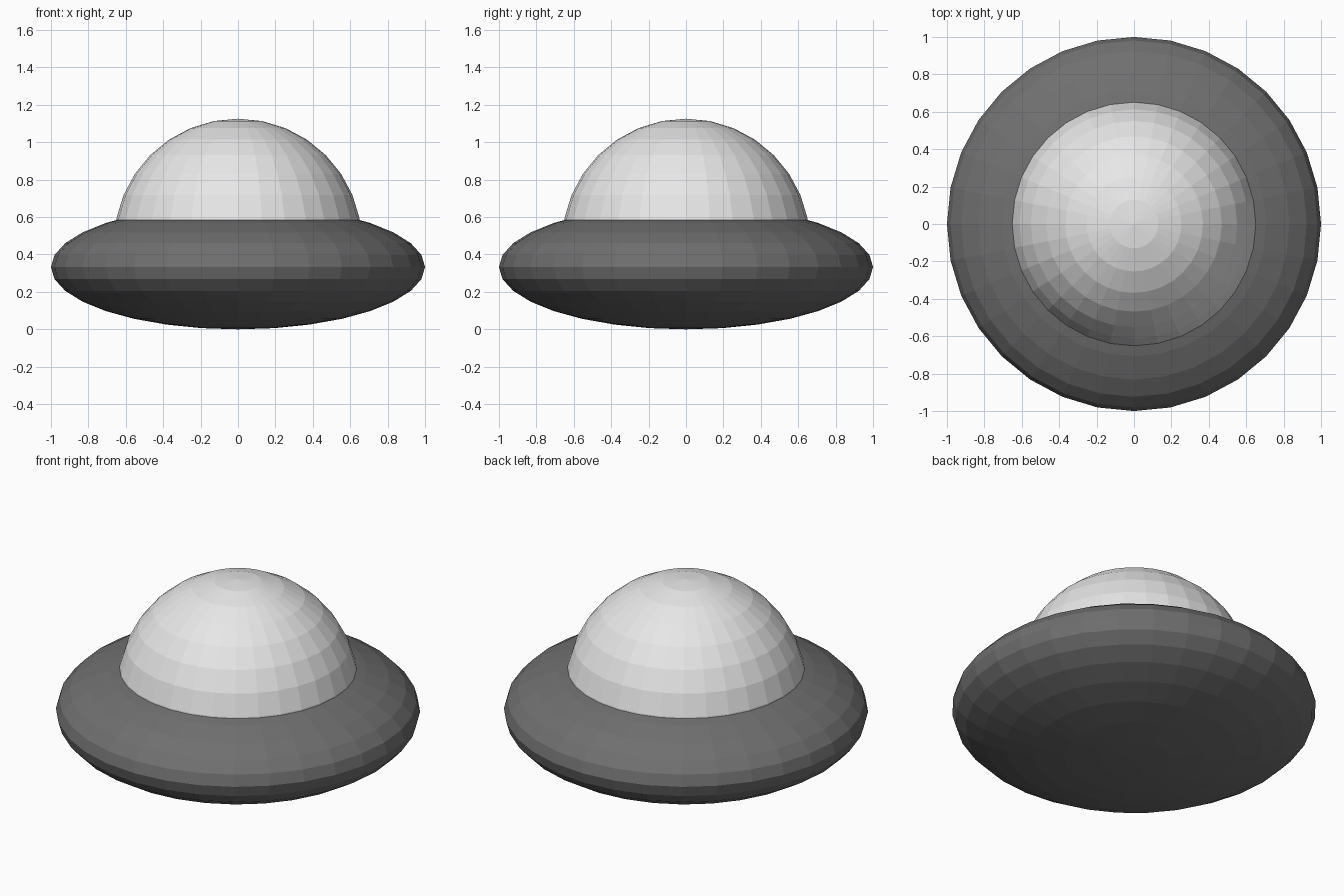
import bpy, bmesh

if "Cube" in bpy.data.objects:
    bpy.data.objects.remove(bpy.data.objects["Cube"])


def flat_material(name, value):
    mat = bpy.data.materials.new(name)
    mat.diffuse_color = (value, value, value, 1)
    mat.use_nodes = True
    mat.node_tree.nodes["Principled BSDF"].inputs["Base Color"].default_value = mat.diffuse_color
    return mat


def ball(name, radius, height, centre_z, mat, upper_half=False):
    """Flat-faced UV sphere, squashed to the given half height."""
    bm = bmesh.new()
    bmesh.ops.create_uvsphere(bm, u_segments=32, v_segments=16, radius=1)
    if upper_half:
        low = [v for v in bm.verts if v.co.z < -0.01]
        bmesh.ops.delete(bm, geom=low, context='VERTS')
    for v in bm.verts:
        v.co.x *= radius
        v.co.y *= radius
        v.co.z = v.co.z * height + centre_z
    mesh = bpy.data.meshes.new(name)
    bm.to_mesh(mesh)
    bm.free()
    mesh.materials.append(mat)
    obj = bpy.data.objects.new(name, mesh)
    bpy.context.collection.objects.link(obj)
    return obj


# Flattened saucer body
ball("saucer_body", 1.0, 0.333, 0.333, flat_material("dark grey", 0.16))

# Cockpit dome, half sphere sunk into the body
ball("cockpit_dome", 0.663, 0.663, 0.463, flat_material("light grey", 0.8), upper_half=True)
